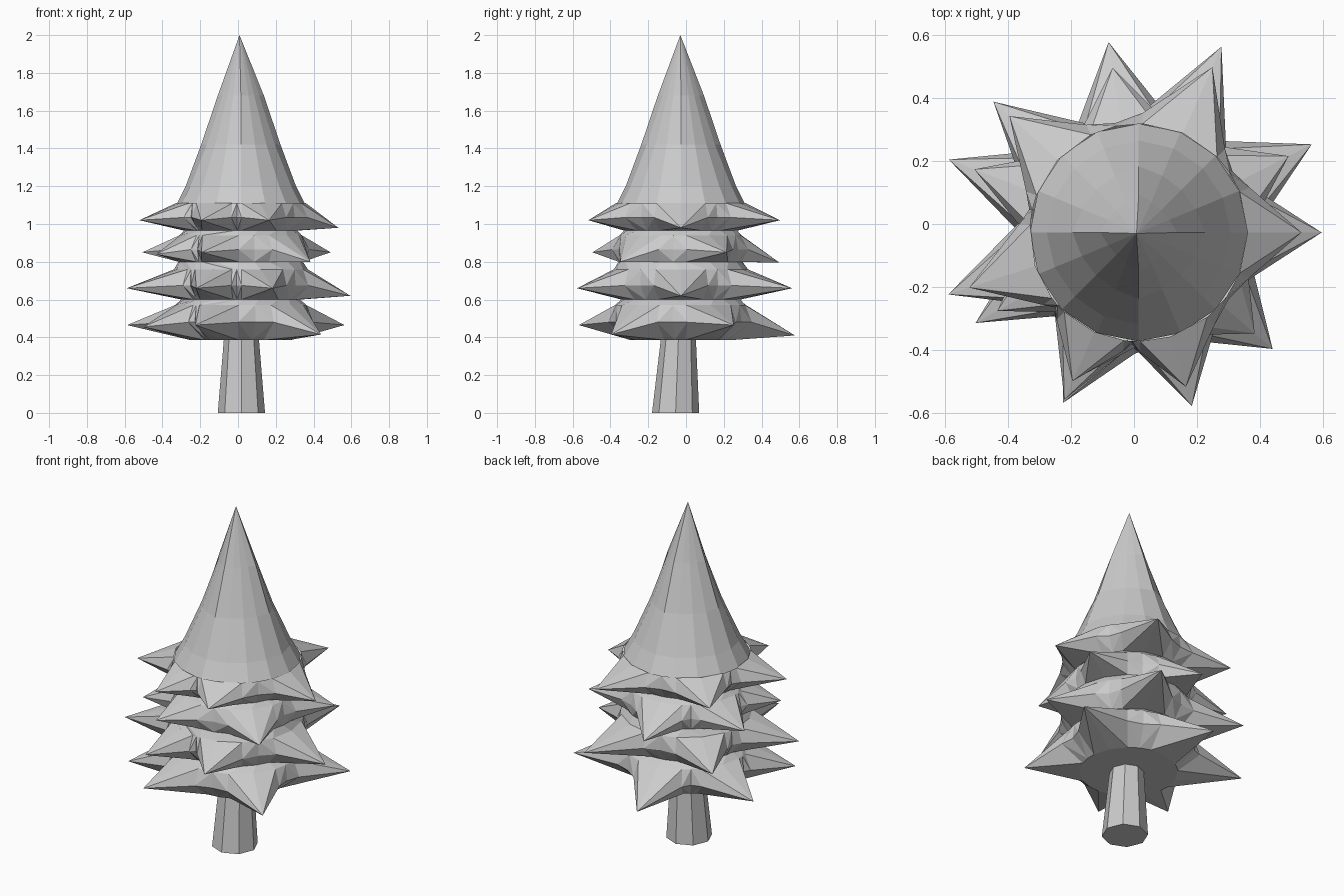
import bpy, bmesh
from math import sin, cos, radians, pi

if "Cube" in bpy.data.objects:
    bpy.data.objects.remove(bpy.data.objects["Cube"])

CX, CY = 0.015, -0.027


def finish(name, bm):
    bmesh.ops.recalc_face_normals(bm, faces=bm.faces)
    me = bpy.data.meshes.new(name)
    bm.to_mesh(me)
    bm.free()
    ob = bpy.data.objects.new(name, me)
    bpy.context.collection.objects.link(ob)
    return ob


def ring(bm, pts, cx=CX, cy=CY):
    # pts: (angle in degrees, radius, height)
    return [bm.verts.new((cx + r * cos(radians(a)), cy + r * sin(radians(a)), z)) for a, r, z in pts]


def bridge(bm, lo, hi, spikes=False):
    n = len(lo)
    for i in range(n):
        j = (i + 1) % n
        if spikes and i % 4 in (1, 2):   # spike tip to next valley to gap
            bm.faces.new((lo[i], lo[j], hi[j]))
            bm.faces.new((lo[i], hi[j], hi[i]))
        elif spikes:                     # gap to valley to spike tip
            bm.faces.new((lo[i], lo[j], hi[i]))
            bm.faces.new((lo[j], hi[j], hi[i]))
        else:
            bm.faces.new((lo[i], lo[j], hi[j], hi[i]))


# Trunk: tapered octagon
bm = bmesh.new()
rings = [ring(bm, [(k * 45, r, z) for k in range(8)], 0.018, y)
         for r, z, y in ((0.125, 0, -0.055), (0.092, 0.40, -0.04))]
bridge(bm, *rings)
bm.faces.new(rings[0])
finish("trunk", bm)

# Crown: cone that goes from diamond section near the tip to round at the base
bm = bmesh.new()
N = 16
prev = None
for r, z, k in ((0.345, 1.095, 0), (0.292, 1.2, 0.05), (0.21, 1.42, 0.3), (0.122, 1.68, 0.6)):
    pts = []
    for i in range(N):
        a = 2 * pi * i / N
        d = 1 / (abs(cos(a)) + abs(sin(a)))
        pts.append((360 * i / N, r * (1 - k + k * d), z))
    cur = ring(bm, pts)
    if prev:
        bridge(bm, prev, cur)
    prev = cur
tip = bm.verts.new((0.008, -0.03, 2.0))
for i in range(N):
    bm.faces.new((prev[i], prev[(i + 1) % N], tip))
finish("crown", bm)

# Branch tiers: stacked six-pointed stars in one skin, two alternating layouts
# spike: angle, tip radius, droop of the tip
STAR_A = [(0, .58, .04), (66, .645, 0), (138, .62, 0), (198, .635, 0), (246, .58, 0), (287, .575, 0)]
STAR_B = [(27, .635, 0), (99, .63, .055), (159, .665, 0), (209, .61, .01), (246, .61, 0), (319, .58, .05)]
# layout, top z, top r, tip z, tip scale, bottom z, bottom r, valley radius
TIERS = [(STAR_A, 1.11, .345, 1.02, .89, .965, .30, .38),
         (STAR_B, .94, .325, .85, .84, .80, .33, .365),
         (STAR_A, .76, .355, .66, 1.0, .60, .315, .385),
         (STAR_B, .57, .35, .465, .97, .385, .265, .385)]
bm = bmesh.new()
prev = None
for star, zt, rt, zm, s, zb, rb, rv in TIERS:
    top, mid, bot = [], [], []
    for i, (a, r, droop) in enumerate(star):
        gap_l = (a - star[i - 1][0]) % 360
        gap_r = (star[(i + 1) % 6][0] - a) % 360
        # each spike: left valley, tip, right valley, gap to the next spike
        for ang, rad, z in ((a - min(22, gap_l * .4), rv, zm + .015),
                            (a, r * s, zm - droop),
                            (a + min(22, gap_r * .4), rv, zm + .015),
                            (a + gap_r / 2, rv - .025, zm + .015)):
            top.append((ang, rt, zt))
            mid.append((ang, rad, z))
            bot.append((ang, rb, zb))
    t, m, b = ring(bm, top), ring(bm, mid), ring(bm, bot)
    if prev:
        # tips of one layout meet the gaps of the other
        k = 2 if star is STAR_B else -2
        bridge(bm, t, prev[k:] + prev[:k])
    bridge(bm, m, t, True)
    bridge(bm, m, b, True)
    prev = b
bm.faces.new(prev)
finish("branch_tiers", bm)
